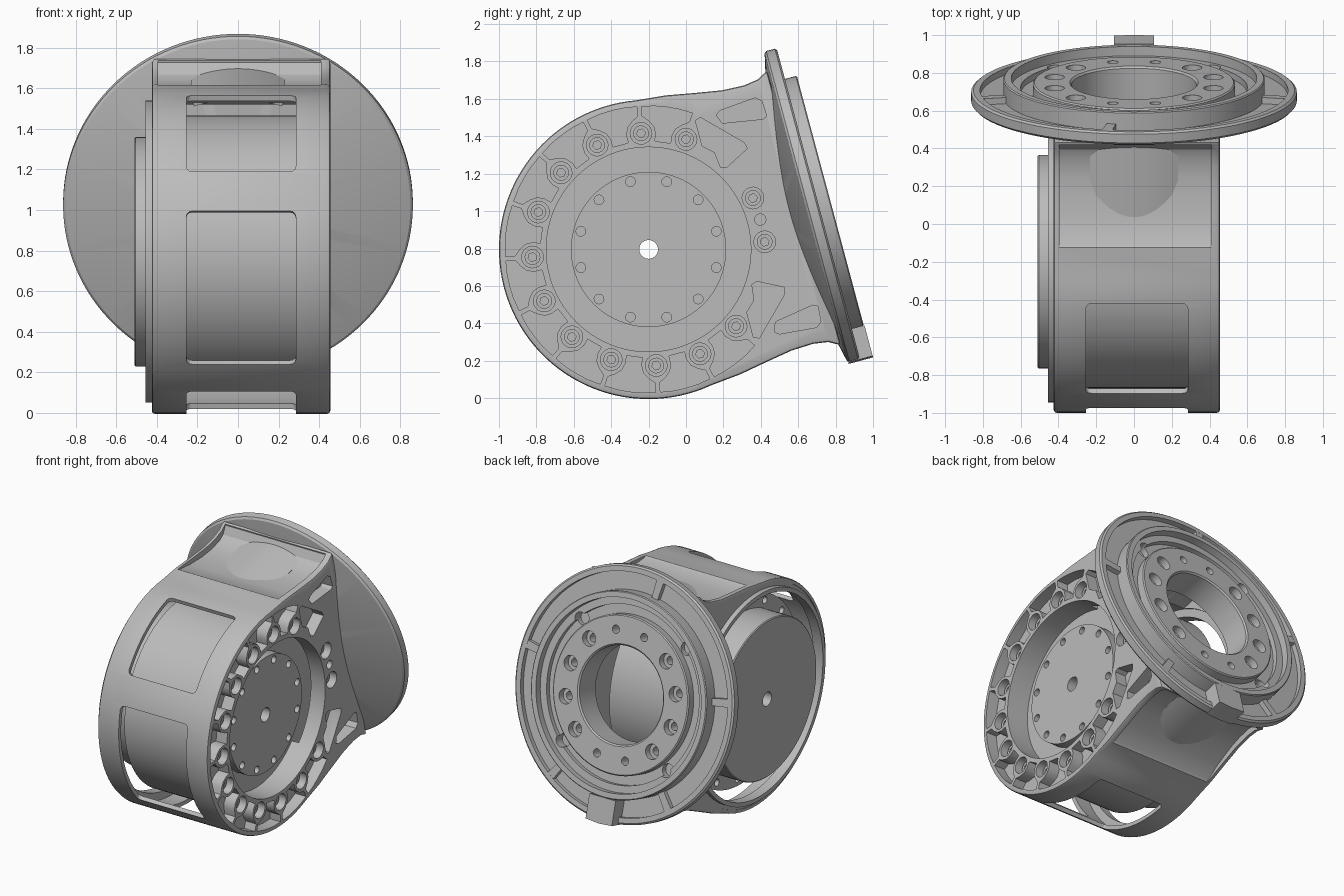
import bpy, bmesh, math
from mathutils import Matrix, Vector

if "Cube" in bpy.data.objects:
    bpy.data.objects.remove(bpy.data.objects["Cube"], do_unlink=True)

# Joint frame: x is the drum axis, local y points from the drum to the flange
FRAME = Matrix.Translation((0, -0.2, 0.795)) @ Matrix.Rotation(math.radians(15), 4, 'X')
FLANGE = 0.87  # distance from drum axis to flange

grey = bpy.data.materials.new("machined_grey")
grey.use_nodes = True
grey.diffuse_color = (0.5, 0.5, 0.5, 1)
grey.node_tree.nodes["Principled BSDF"].inputs["Base Color"].default_value = (0.5, 0.5, 0.5, 1)


def finish(name, bm):
    bmesh.ops.recalc_face_normals(bm, faces=bm.faces)
    mesh = bpy.data.meshes.new(name)
    bm.to_mesh(mesh)
    bm.free()
    mesh.materials.append(grey)
    ob = bpy.data.objects.new(name, mesh)
    bpy.context.collection.objects.link(ob)
    ob.matrix_world = FRAME
    return ob


def polar(r, deg):
    t = math.radians(deg)
    return (r * math.cos(t), r * math.sin(t))


def circle(r, centre=(0, 0), n=20):
    return [tuple(Vector(centre) + Vector(polar(r, 360 * i / n))) for i in range(n)]


def sector(r0, r1, a0, a1, n=14):
    angles = [a0 + (a1 - a0) * i / n for i in range(n + 1)]
    return [polar(r1, a) for a in angles] + [polar(r0, a) for a in reversed(angles)]


def prism(name, polys, d0, d1, axis='x'):
    """Extrude each polygon along the drum axis (x) or the flange axis (y)."""
    bm = bmesh.new()
    for poly in polys:
        ends = []
        for d in (d0, d1):
            ends.append([bm.verts.new((d, p, q) if axis == 'x' else (p, d, q)) for p, q in poly])
        bm.faces.new(ends[0])
        bm.faces.new(ends[1])
        for i in range(len(poly)):
            j = (i + 1) % len(poly)
            bm.faces.new((ends[0][i], ends[0][j], ends[1][j], ends[1][i]))
    return finish(name, bm)


def lathe(name, profile, axis='x', n=96):
    """Turn a closed profile of (radius, height) points."""
    bm = bmesh.new()
    rings = []
    for i in range(n):
        c, s = polar(1, 360 * i / n)
        rings.append([bm.verts.new((h, r * c, r * s) if axis == 'x' else (r * c, h, r * s))
                      for r, h in profile])
    for i in range(n):
        a, b = rings[i], rings[(i + 1) % n]
        for k in range(len(profile)):
            m = (k + 1) % len(profile)
            bm.faces.new((a[k], a[m], b[m], b[k]))
    return finish(name, bm)


def carve(ob, cutters):
    """Cut the given helpers out, bake the result and drop the helpers."""
    for c in cutters:
        c.hide_render = True
        m = ob.modifiers.new("cut", 'BOOLEAN')
        m.operation, m.solver, m.object = 'DIFFERENCE', 'EXACT', c
    bpy.context.view_layer.update()
    mesh = bpy.data.meshes.new_from_object(ob.evaluated_get(bpy.context.evaluated_depsgraph_get()))
    ob.modifiers.clear()
    ob.data = mesh
    for c in cutters:
        bpy.data.objects.remove(c, do_unlink=True)


def soften(ob, width, segments):
    m = ob.modifiers.new("edge", 'BEVEL')
    m.width, m.segments, m.limit_method = width, segments, 'ANGLE'
    m.angle_limit = math.radians(40)


def mirrored(polys):
    return polys + [[(p, -q) for p, q in poly] for poly in polys]


# Housing: drum outline flowing into the neck
neck = [(0.86, 0.76), (0.8, 0.727), (0.72, 0.715), (0.6, 0.72), (0.45, 0.745), (0.3, 0.772)]
outline = neck + [polar(0.8, 80 + 200 * i / 64) for i in range(65)] + [(p, -q) for p, q in reversed(neck)]
housing = prism("housing", [outline], -0.425, 0.455)
soften(housing, 0.016, 2)

# Cutters for the hollow, windows and scooped neck
hollow = prism("cut_hollow", [circle(0.772, n=96)], -0.6, 0.285)
neck_hollow = prism("cut_neck", [[(0.3, -0.63), (0.95, -0.63), (0.95, 0.63), (0.3, 0.63)]], -0.37, 0.34)
bore = prism("cut_bore", [circle(0.547, n=96)], 0.2, 0.6)
windows = prism("cut_windows", [sector(0.7, 0.9, 150.5, 209)] + mirrored([sector(0.7, 0.9, 91, 135.5)]), -0.255, 0.285)
soften(windows, 0.03, 3)
scoop = prism("cut_scoop", mirrored([[(0.2, 0.85), (0.3, 0.76), (0.42, 0.718), (0.55, 0.685), (0.65, 0.672),
                                      (0.75, 0.672), (0.8, 0.69), (0.84, 0.74), (0.84, 0.85)]]), -0.395, 0.41)

# Cutters for the side face: scalloped pockets and counterbored bolt holes
cell = [(0.765, 10.3), (0.715, 10.3), (0.69, 7.5), (0.66, 5), (0.62, 3.9), (0.58, 4.2)]
pockets = []
for j in range(11):
    mid = 67.5 + 22.5 * j
    pockets.append([polar(r, mid + d) for r, d in cell] + [polar(r, mid - d) for r, d in reversed(cell)]
                   + [polar(0.767, mid + d) for d in (-5, 0, 5)])
pockets += mirrored([
    [(0.535, 0.6), (0.56, 0.618), (0.76, 0.635), (0.79, 0.61), (0.795, 0.525), (0.77, 0.515), (0.555, 0.55)],
    [(0.42, 0.6), (0.45, 0.61), (0.64, 0.42), (0.65, 0.385), (0.515, 0.315), (0.485, 0.325), (0.475, 0.41),
     (0.42, 0.46)]])
pocket_cut = prism("cut_pockets", pockets, 0.37, 0.6)
bolt_angles = [-11.25, 11.25] + [56.25 + 22.5 * k for k in range(12)]
bolts = [polar(0.622, a) for a in bolt_angles]
counterbores = prism("cut_counterbores", [circle(0.058, b) for b in bolts] + [circle(0.03, (0.618, 0))], 0.38, 0.6)
carve(housing, [hollow, neck_hollow, bore, windows, scoop, pocket_cut, counterbores])

# Socket-head bolts inside the counterbores
for b in bolts:
    bolt = prism("bolt_head", [circle(0.042, b)], 0.36, 0.41)
    carve(bolt, [prism("cut_socket", [circle(0.024, b, 6)], 0.385, 0.5)])

# Rounded shoulder rising out of both neck scoops
prism("neck_shoulder", mirrored([sector(0.665, 0.714, 71, 109)]), 0.42, 0.86, 'y')

# Stepped rim around the open side
lathe("open_side_rim", [(0.715, -0.455), (0.745, -0.455), (0.745, -0.42), (0.78, -0.42), (0.78, -0.38), (0.715, -0.38)])

# Motor drum with stepped cap, raised face plate and hole circles
motor = lathe("motor", [(0.05, -0.51), (0.56, -0.51), (0.566, -0.504), (0.566, -0.3), (0.67, -0.3), (0.67, 0.285),
                        (0.415, 0.285), (0.415, 0.36), (0.05, 0.36)])
face_holes = prism("cut_face_holes", [circle(0.026, polar(0.375, 30 * i), 14) for i in range(12)], 0.32, 0.4)
back_holes = prism("cut_back_holes", [circle(0.025, polar(0.62, a), 14) for a in bolt_angles], -0.4, -0.24)
carve(motor, [face_holes, back_holes])

# Output flange: conical back, outer tray, bearing ring and bolted hub
tray = [(0.33, -0.09), (0.45, -0.09), (0.85, 0), (0.862, 0.012), (0.862, 0.06), (0.85, 0.07), (0.815, 0.07),
        (0.815, 0.035), (0.692, 0.035), (0.692, 0.13), (0.686, 0.136), (0.65, 0.136), (0.65, 0.085), (0.6, 0.085),
        (0.6, 0.05), (0.535, 0.05), (0.535, 0.105), (0.527, 0.112), (0.34, 0.112), (0.33, 0.102)]
flange = lathe("flange", [(r, FLANGE + h) for r, h in tray], 'y', 128)
hub = [polar(0.435, 15 + 30 * i) for i in range(12)]
side_bores = [p for p in hub if abs(p[0]) > 0.25]
through = prism("cut_hub_holes", [circle(0.028, p) for p in hub], FLANGE - 0.3, FLANGE + 0.2, 'y')
wide = prism("cut_hub_bores", [circle(0.052, p) for p in side_bores], FLANGE + 0.06, FLANGE + 0.2, 'y')
ring_bores = prism("cut_ring_bores", [circle(0.045, polar(0.585, a)) for a in (45, 135, 225, 315)],
                   FLANGE + 0.01, FLANGE + 0.2, 'y')
carve(flange, [through, wide, ring_bores])

# Tray ribs and the locating tab
prism("tray_ribs", [sector(0.68, 0.83, a - 2, a + 2, 2) for a in (10, 100, 170, 235, 305)],
      FLANGE + 0.03, FLANGE + 0.069, 'y')
prism("locating_tab", [[(-0.105, -0.69), (-0.105, -0.86), (0, -0.868), (0.105, -0.86), (0.105, -0.69)]],
      FLANGE + 0.005, FLANGE + 0.14, 'y')

# Smooth shading with sharp edges kept
bpy.ops.object.select_all(action='DESELECT')
for ob in bpy.context.collection.objects:
    if ob.type == 'MESH' and ob.data.materials and ob.data.materials[0] == grey:
        ob.select_set(True)
        bpy.context.view_layer.objects.active = ob
bpy.ops.object.shade_smooth_by_angle(angle=math.radians(30))
